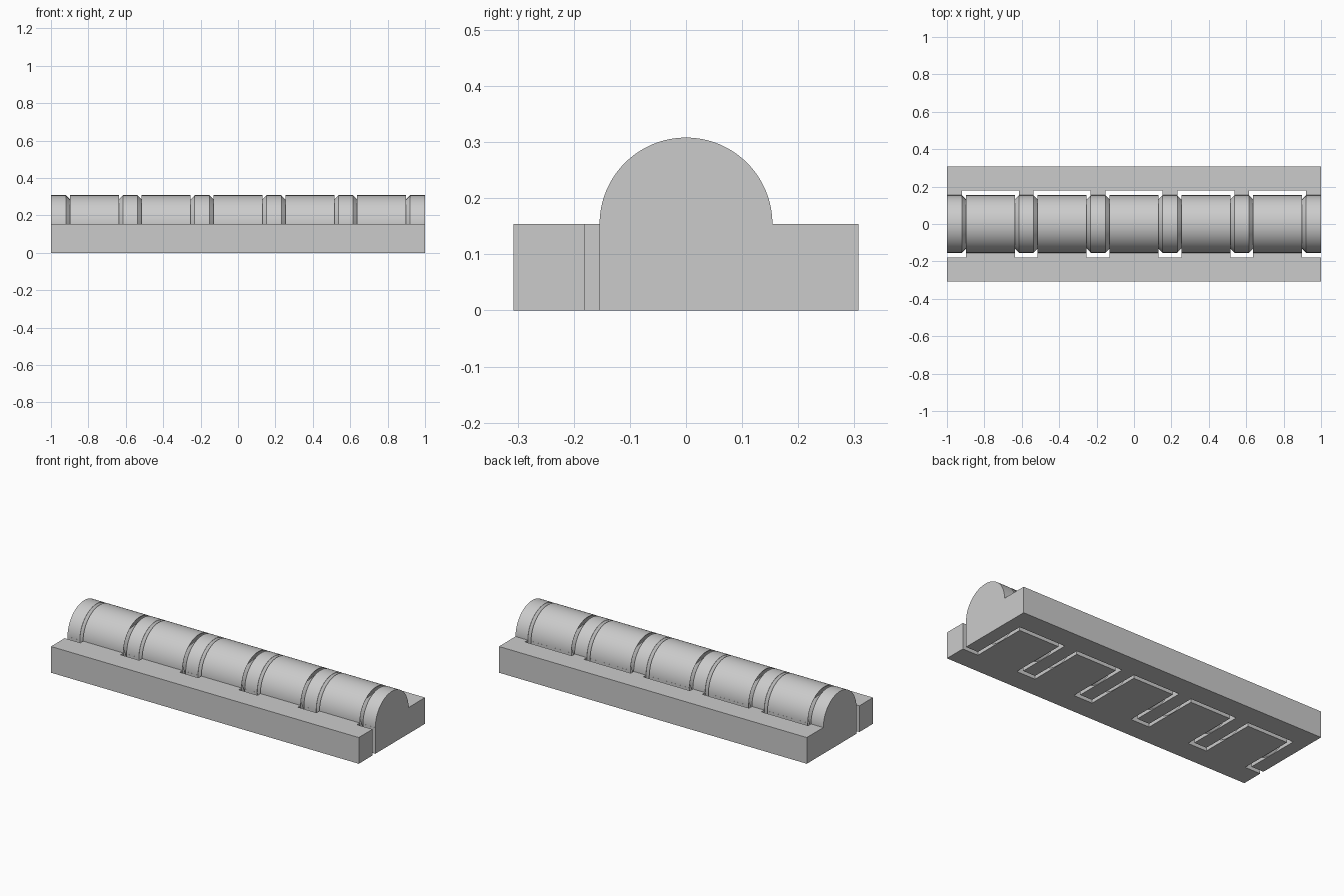
import bpy, bmesh, math

cube = bpy.data.objects.get("Cube")
if cube:
    bpy.data.objects.remove(cube, do_unlink=True)

HALF_LEN, HALF_WID = 1.0, 0.3075
R = 0.154            # barrel radius, also the leaf thickness
SLOT = 0.18          # inner edge of each leaf
GAP = 0.021          # play between knuckles
KNUCKLE = 0.131      # half length of a front knuckle
CENTRES = [i * 0.384 for i in range(-2, 3)]
CONE_DEPTH = 0.1
SEGS = 128

grey = bpy.data.materials.new("light grey")
grey.use_nodes = True
colour = (0.6, 0.6, 0.6, 1)
grey.diffuse_color = colour
grey.node_tree.nodes["Principled BSDF"].inputs["Base Color"].default_value = colour


def finish(name, bm):
    bmesh.ops.recalc_face_normals(bm, faces=bm.faces)
    mesh = bpy.data.meshes.new(name)
    bm.to_mesh(mesh)
    bm.free()
    mesh.materials.append(grey)
    obj = bpy.data.objects.new(name, mesh)
    bpy.context.collection.objects.link(obj)
    return obj


def barrel_bar(name):
    """Leaf cross-section with a half-round barrel, extruded along x."""
    bm = bmesh.new()
    outline = [(-HALF_WID, 0), (HALF_WID, 0), (HALF_WID, R)]
    for i in range(SEGS // 2 + 1):
        a = 2 * math.pi * i / SEGS
        outline.append((R * math.cos(a), R + R * math.sin(a)))
    outline.append((-HALF_WID, R))
    face = bm.faces.new([bm.verts.new((-HALF_LEN, y, z)) for y, z in outline])
    ext = bmesh.ops.extrude_face_region(bm, geom=[face])
    moved = [v for v in ext["geom"] if isinstance(v, bmesh.types.BMVert)]
    bmesh.ops.translate(bm, verts=moved, vec=(2 * HALF_LEN, 0, 0))
    return finish(name, bm)


def slot_boxes(name, spans, y0, y1):
    """Boxes that clear the space for the opposite leaf's knuckles."""
    bm = bmesh.new()
    for x0, x1 in spans:
        made = bmesh.ops.create_cube(bm, size=1)["verts"]
        bmesh.ops.scale(bm, verts=made, vec=(x1 - x0, y1 - y0, 1))
        bmesh.ops.translate(bm, verts=made, vec=((x0 + x1) / 2, (y0 + y1) / 2, 0))
    return finish(name, bm)


def cones(name, offset):
    """Cone pivots pointing into both ends of every front knuckle."""
    bm = bmesh.new()
    r = R - 0.0007
    profile = [(-0.02, r - 0.05), (-0.0005, r), (CONE_DEPTH, r - CONE_DEPTH)]
    for c in CENTRES:
        for side in (-1, 1):
            rings = []
            for d, rad in profile:
                x = c + side * (KNUCKLE + offset - d)
                rings.append([bm.verts.new((x, rad * math.cos(2 * math.pi * i / SEGS),
                                            R + rad * math.sin(2 * math.pi * i / SEGS)))
                              for i in range(SEGS)])
            for a, b in zip(rings, rings[1:]):
                for i in range(SEGS):
                    j = (i + 1) % SEGS
                    bm.faces.new((a[i], a[j], b[j], b[i]))
            bm.faces.new(rings[0])
            bm.faces.new(rings[-1])
    return finish(name, bm)


def boolean(target, tool, operation):
    mod = target.modifiers.new("cut", "BOOLEAN")
    mod.operation, mod.solver, mod.object = operation, "EXACT", tool
    bpy.ops.object.select_all(action="DESELECT")
    bpy.context.view_layer.objects.active = target
    target.select_set(True)
    bpy.ops.object.modifier_apply(modifier=mod.name)
    bpy.data.objects.remove(tool, do_unlink=True)


# Back leaf: its knuckles carry the cone pivots
back = barrel_bar("back_hinge_leaf")
spans = [(c - KNUCKLE - GAP, c + KNUCKLE + GAP) for c in CENTRES]
boolean(back, slot_boxes("back_slots", spans, -1, SLOT), "DIFFERENCE")
boolean(back, cones("pivots", GAP), "UNION")

# Front leaf: its knuckles have matching conical sockets
front = barrel_bar("front_hinge_leaf")
edges = [-1.2] + [c + s * KNUCKLE for c in CENTRES for s in (-1, 1)] + [1.2]
spans = list(zip(edges[::2], edges[1::2]))
boolean(front, slot_boxes("front_slots", spans, -SLOT, 1), "DIFFERENCE")
boolean(front, cones("sockets", 0), "DIFFERENCE")

# Each leaf stops short of the other one across the slot
for leaf, side in ((back, -1), (front, 1)):
    trim = slot_boxes("trim", [(-1.5, 1.5)], *sorted((side * (R + 0.0005), side)))
    boolean(leaf, trim, "DIFFERENCE")
    bpy.ops.object.select_all(action="DESELECT")
    bpy.context.view_layer.objects.active = leaf
    leaf.select_set(True)
    bpy.ops.object.shade_smooth_by_angle(angle=math.radians(30))
